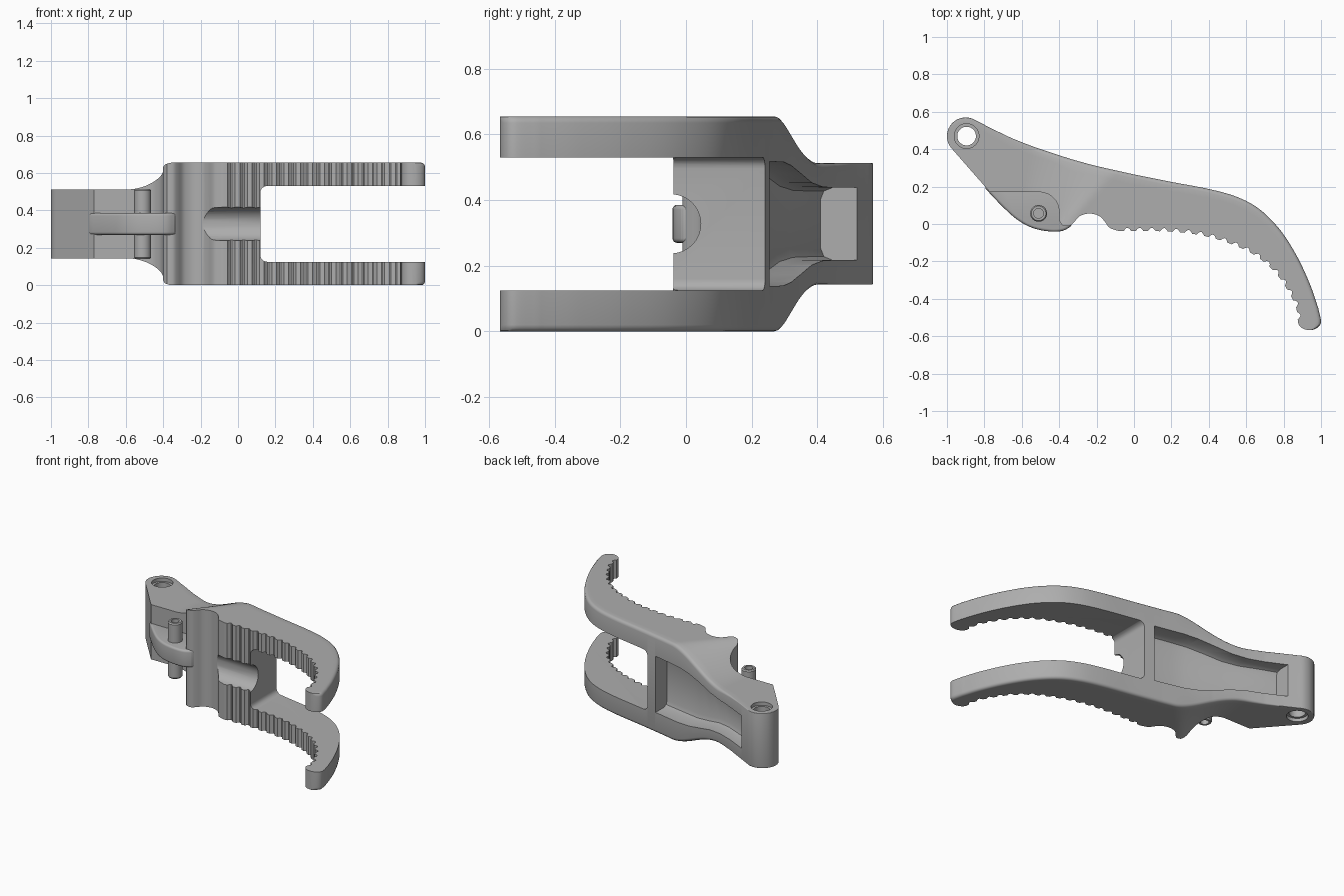
import bpy, bmesh, math
from mathutils import Vector

cube = bpy.data.objects.get("Cube")
if cube:
    bpy.data.objects.remove(cube)

MID = 0.3275  # height of the symmetry plane

grey = bpy.data.materials.new("plain_grey")
grey.use_nodes = True
COLOUR = (0.42, 0.42, 0.42, 1)
grey.diffuse_color = COLOUR
for node in grey.node_tree.nodes:
    if node.type == 'BSDF_PRINCIPLED':
        node.inputs["Base Color"].default_value = COLOUR


def loft(name, rings, close=False):
    """Skin a list of equal-length rings; cap the ends unless closed."""
    bm = bmesh.new()
    loops = [[bm.verts.new(p) for p in ring] for ring in rings]
    n = len(loops[0])
    pairs = list(zip(loops, loops[1:])) + ([(loops[-1], loops[0])] if close else [])
    for a, b in pairs:
        for i in range(n):
            j = (i + 1) % n
            bm.faces.new((a[i], a[j], b[j], b[i]))
    if not close:
        bm.faces.new(loops[0])
        bm.faces.new(loops[-1])
    bmesh.ops.recalc_face_normals(bm, faces=bm.faces)
    mesh = bpy.data.meshes.new(name)
    bm.to_mesh(mesh)
    bm.free()
    mesh.materials.append(grey)
    obj = bpy.data.objects.new(name, mesh)
    bpy.context.collection.objects.link(obj)
    return obj


def activate(obj):
    bpy.ops.object.select_all(action='DESELECT')
    obj.select_set(True)
    bpy.context.view_layer.objects.active = obj


def cut(obj, cutter):
    cutter.hide_render = True
    mod = obj.modifiers.new("cut", 'BOOLEAN')
    mod.operation, mod.solver, mod.object = 'DIFFERENCE', 'EXACT', cutter
    activate(obj)
    bpy.ops.object.modifier_apply(modifier=mod.name)
    bpy.data.objects.remove(cutter)


def circle(x, y, z, r, n=32):
    return [(x + r * math.cos(2 * math.pi * i / n),
             y + r * math.sin(2 * math.pi * i / n), z) for i in range(n)]


def smooth(points, n=8):
    """Catmull-Rom curve through 2D points."""
    p = [Vector(q) for q in points]
    p = [2 * p[0] - p[1]] + p + [2 * p[-1] - p[-2]]
    out = []
    for a, b, c, d in zip(p, p[1:], p[2:], p[3:]):
        for k in range(n):
            t = k / n
            out.append(0.5 * (2 * b + (c - a) * t + (2 * a - 5 * b + 4 * c - d) * t * t
                              + (3 * b - a - 3 * c + d) * t ** 3))
    return out + [p[-2]]


def resample(points, count):
    """Evenly spaced points along a polyline."""
    pts = [Vector(q) for q in points]
    run = [0.0]
    for a, b in zip(pts, pts[1:]):
        run.append(run[-1] + (b - a).length)
    out, i = [], 0
    for k in range(count):
        s = run[-1] * k / (count - 1)
        while i < len(pts) - 2 and run[i + 1] < s:
            i += 1
        f = (s - run[i]) / max(run[i + 1] - run[i], 1e-9)
        out.append(pts[i].lerp(pts[i + 1], min(f, 1)))
    return out


def arc(cx, cy, r, a0, a1, n=12):
    return [(cx + r * math.cos(math.radians(a0 + (a1 - a0) * i / n)),
             cy + r * math.sin(math.radians(a0 + (a1 - a0) * i / n))) for i in range(n + 1)]


def half_height(x, y):
    """Narrow at the hinge, flaring to full height along a slanted band."""
    x0, x1 = -0.60 + 0.1 * y, -0.35 + 0.95 * max(y, 0)
    t = min(max((x - x0) / (x1 - x0), 0), 1)
    return 0.185 + 0.1425 * t * t * (3 - 2 * t)


# Toothed gripping edge: flat lands with round scallops between
TEETH, STEPS = 18, 8
base = resample(smooth([(-0.08, -0.038), (0.1, -0.038), (0.25, -0.045), (0.38, -0.065),
                        (0.5, -0.10), (0.62, -0.152), (0.71, -0.215), (0.78, -0.29),
                        (0.83, -0.37), (0.865, -0.44), (0.875, -0.51)]), TEETH * STEPS + 1)
jaw = []
for i, p in enumerate(base):
    d = (base[min(i + 1, len(base) - 1)] - base[max(i - 1, 0)]).normalized()
    phase = (i % STEPS) / STEPS
    depth = 0.018 * math.sin(math.pi * (phase - 0.375) / 0.625) if phase > 0.375 else 0
    jaw.append(p + Vector((-d.y, d.x)) * depth)

# Body outline in matched front and back stretches
HX, HY = -0.9, 0.47
stretches = [
    (arc(HX, HY, 0.1, 184, 221) + [(-0.77, 0.17)],
     arc(HX, HY, 0.1, 176, 62) + smooth([(-0.84, 0.551), (-0.75, 0.505), (-0.65, 0.457)]), 36),
    ([(-0.77, 0.17), (-0.5, 0.17)] + smooth([(-0.49, 0.17), (-0.45, 0.155), (-0.415, 0.12), (-0.4, 0.07),
                                            (-0.4, 0.02), (-0.38, -0.01)]),
     smooth([(-0.65, 0.457), (-0.55, 0.418), (-0.43, 0.377), (-0.33, 0.345)]), 40),
    (smooth([(-0.38, -0.01), (-0.345, -0.01), (-0.32, 0.01), (-0.29, 0.042), (-0.24, 0.056),
             (-0.19, 0.045), (-0.16, 0.018), (-0.13, -0.02), (-0.08, -0.038)]),
     smooth([(-0.33, 0.345), (-0.2, 0.31), (0, 0.265)]), 36),
    (jaw, smooth([(0, 0.265), (0.2, 0.225), (0.4, 0.187), (0.55, 0.145), (0.67, 0.08), (0.78, -0.03),
                  (0.87, -0.17), (0.94, -0.32), (0.985, -0.45)]), len(jaw)),
    (smooth([(0.875, -0.51), (0.882, -0.54), (0.905, -0.56), (0.93, -0.567)]),
     smooth([(0.985, -0.45), (1.0, -0.52), (0.99, -0.547), (0.97, -0.561), (0.95, -0.567)]), 12),
]
sections = []
for front, back, count in stretches:
    front = front if front is jaw else resample(front, count)
    pairs = list(zip(front, resample(back, count)))
    sections += pairs[1:] if sections else pairs

rings = []
for f, b in sections:
    length = (b - f).length
    r = min(0.02, length / 3) * min(max((b.x + 0.8) / 0.3, 0.2), 1)
    profile = [(k / 8 * (length - r), 0) for k in range(8)]
    profile += [(length - r + r * math.sin(math.radians(a)), r * (1 - math.cos(math.radians(a))))
                for a in (0, 30, 60, 90)]
    upper, lower = [], []
    for s, drop in profile:
        p = f.lerp(b, s / length)
        h = half_height(p.x, p.y) - drop
        upper.append((p.x, p.y, MID + h))
        lower.append((p.x, p.y, MID - h))
    rings.append(upper + lower[::-1])
body = loft("forked_lever_body", rings)

# Slot between the two arms, with rounded inner corners
slot_shape = ([(1.3, 0.125)] + arc(0.155, 0.16, 0.035, 270, 180, 6)
              + arc(0.155, 0.495, 0.035, 180, 90, 6) + [(1.3, 0.53)])
cut(body, loft("slot_cutter", [[(x, y, z) for x, z in slot_shape] for y in (-1, 1)]))

# Tapering pocket in the back: x, floor y, half width
pocket = [(0.05, 0.13, 0.19), (-0.15, 0.17, 0.188), (-0.24, 0.20, 0.178), (-0.34, 0.235, 0.155),
          (-0.45, 0.275, 0.125), (-0.55, 0.315, 0.112), (-0.66, 0.365, 0.11), (-0.78, 0.41, 0.11)]
rings = []
for x, y, w in pocket:
    half = [(0.8, w), (y + 0.035, w), (y + 0.01, w - 0.01), (y, w - 0.035)]
    rings.append([(x, a, MID + c) for a, c in half] + [(x, a, MID - c) for a, c in half[::-1]])
cut(body, loft("pocket_cutter", rings))

# Round groove along the gripping face
cut(body, loft("groove_cutter", [[(x, -0.045 + a, MID + c) for a, c, _ in circle(0, 0, 0, 0.09)]
                                 for x in (-0.24, 0.2)]))

# Hinge hole with a counterbore at each end
bore = [(0.0, 0.066), (0.165, 0.066), (0.165, 0.05), (0.49, 0.05), (0.49, 0.066), (0.7, 0.066)]
cut(body, loft("hinge_cutter", [circle(HX + 0.005, HY, z, r, 40) for z, r in bore]))

# Curved fin joining the hinge side to the body
fin_shape = smooth([(-0.8, 0.195), (-0.7, 0.09), (-0.62, 0.02), (-0.54, -0.022), (-0.45, -0.04),
                    (-0.38, -0.036), (-0.33, -0.008)], 4) + [(-0.34, 0.1), (-0.4, 0.22), (-0.72, 0.24)]
fin = loft("curved_fin", [[(c.x, c.y, z) for c in map(Vector, fin_shape)] for z in (MID - 0.058, MID + 0.058)])
bevel = fin.modifiers.new("round_edges", 'BEVEL')
bevel.width, bevel.segments, bevel.limit_method = 0.022, 4, 'ANGLE'
bevel.angle_limit = math.radians(50)
activate(fin)
bpy.ops.object.modifier_apply(modifier=bevel.name)

# Pin through the fin, with a blind hole in each end
pin_profile = [(MID, 0.045), (0.507, 0.045), (0.515, 0.039), (0.515, 0.026), (0.45, 0.026)]
pin_rings = [(2 * MID - z, r) for z, r in pin_profile[:0:-1]] + pin_profile
pin = loft("spring_pin", [circle(-0.51, 0.057, z, r) for z, r in pin_rings])

for obj in (body, fin, pin):
    activate(obj)
    bpy.ops.object.shade_smooth_by_angle(angle=math.radians(32))
